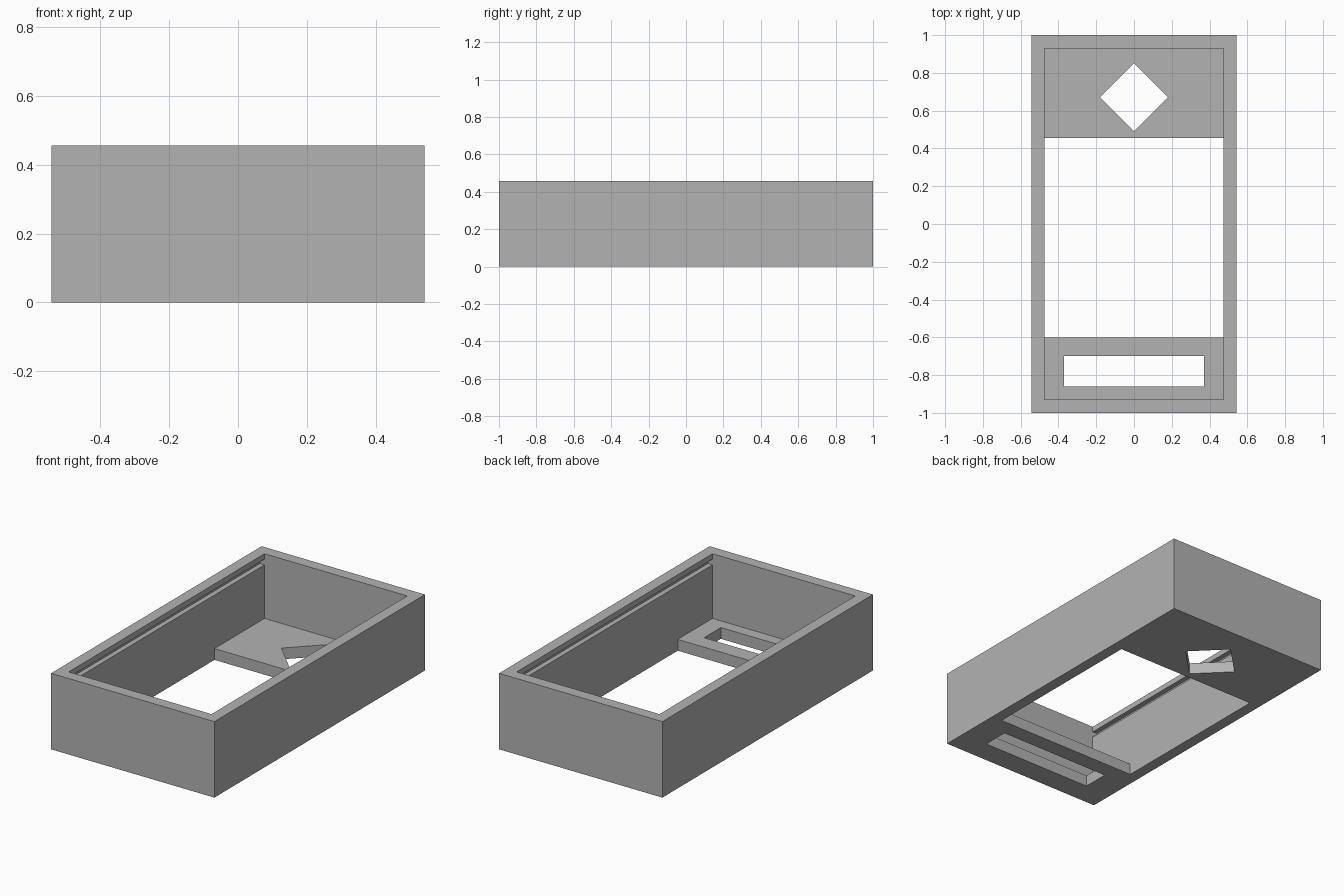
import bpy
import math

cube = bpy.data.objects.get("Cube")
if cube:
    bpy.data.objects.remove(cube, do_unlink=True)

HALF_X, HALF_Y, HEIGHT = 0.543, 1.0, 0.457
IN_X, IN_Y, FLOOR = 0.475, 0.93, 0.068

grey = bpy.data.materials.new("plain_grey")
grey.use_nodes = True
COLOUR = (0.45, 0.45, 0.45, 1)
grey.diffuse_color = COLOUR
grey.node_tree.nodes["Principled BSDF"].inputs["Base Color"].default_value = COLOUR


def box(name, x, y, z, turn=0):
    """Box spanning the given (low, high) ranges, turned about z."""
    spans = (x, y, z)
    bpy.ops.mesh.primitive_cube_add(size=1, location=[sum(s) / 2 for s in spans])
    ob = bpy.context.object
    ob.name = name
    ob.scale = [s[1] - s[0] for s in spans]
    ob.rotation_euler.z = turn
    bpy.ops.object.transform_apply(location=True, rotation=False, scale=True)
    ob.data.materials.append(grey)
    return ob


case = box("open_case", (-HALF_X, HALF_X), (-HALF_Y, HALF_Y), (0, HEIGHT))
through = (-0.2, 0.2)

# Cavity, floor window, and slot in the front shelf
cutters = [
    box("cavity_cutter", (-IN_X, IN_X), (-IN_Y, IN_Y), (FLOOR, 0.7)),
    box("window_cutter", (-IN_X, IN_X), (-0.6, 0.455), through),
    box("slot_cutter", (-0.37, 0.37), (-0.86, -0.7), through),
]

# Diamond hole in the back shelf
side = 0.18 / math.sqrt(2)
diamond = box("diamond_cutter", (-side, side), (-side, side), through, math.pi / 4)
diamond.location.y = 0.67
cutters.append(diamond)

# Lid grooves under the rim of both long walls
for s, label in ((1, "left"), (-1, "right")):
    x = sorted((s * (IN_X - 0.05), s * (IN_X + 0.03)))
    cutters.append(box(label + "_groove_cutter", x, (-IN_Y, IN_Y), (0.39, 0.424)))

# Cut every opening, then drop the cutters
for cutter in cutters:
    cutter.hide_render = True
    mod = case.modifiers.new(cutter.name, "BOOLEAN")
    mod.operation = "DIFFERENCE"
    mod.solver = "EXACT"
    mod.object = cutter
    bpy.context.view_layer.objects.active = case
    bpy.ops.object.modifier_apply(modifier=mod.name)
    bpy.data.objects.remove(cutter, do_unlink=True)
